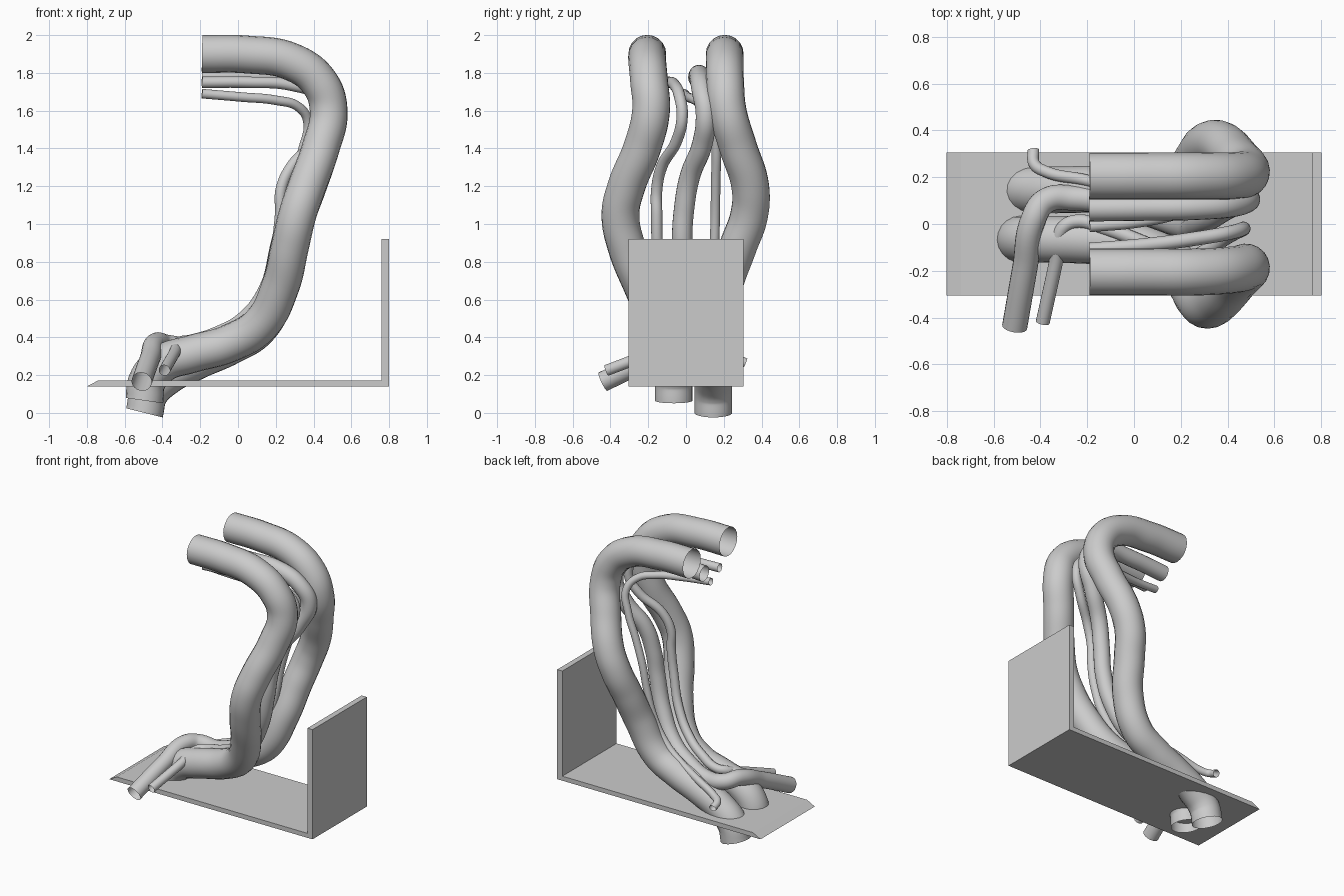
import bpy, bmesh


def pipe(name, radius, points):
    """Open round tube swept along a smooth path."""
    cu = bpy.data.curves.new(name, 'CURVE')
    cu.dimensions = '3D'
    cu.bevel_depth = radius
    cu.bevel_resolution = 8
    cu.resolution_u = 8
    cu.use_fill_caps = False
    sp = cu.splines.new('BEZIER')
    sp.bezier_points.add(len(points) - 1)
    for bp, co in zip(sp.bezier_points, points):
        bp.co = co
        bp.handle_left_type = bp.handle_right_type = 'AUTO'
    ob = bpy.data.objects.new(name, cu)
    bpy.context.collection.objects.link(ob)
    bpy.ops.object.select_all(action='DESELECT')
    ob.select_set(True)
    bpy.context.view_layer.objects.active = ob
    bpy.ops.object.convert(target='MESH')
    bpy.ops.object.shade_smooth()
    return bpy.context.object


# L-shaped bracket: side profile extruded across y, bevelled at the free end
profile = [(-0.80, 0.14), (0.80, 0.14), (0.80, 0.92), (0.76, 0.92),
           (0.76, 0.172), (-0.74, 0.172)]
bm = bmesh.new()
face = bm.faces.new([bm.verts.new((x, -0.305, z)) for x, z in profile])
ext = bmesh.ops.extrude_face_region(bm, geom=[face])
bmesh.ops.translate(bm, vec=(0, 0.61, 0),
                    verts=[v for v in ext['geom'] if isinstance(v, bmesh.types.BMVert)])
bmesh.ops.recalc_face_normals(bm, faces=bm.faces)
me = bpy.data.meshes.new("bracket")
bm.to_mesh(me)
bm.free()
bpy.context.collection.objects.link(bpy.data.objects.new("bracket", me))

# Two large pipes
pipe("large_pipe_front", 0.1, [
    (-0.19, -0.205, 1.90), (0.05, -0.205, 1.897), (0.28, -0.205, 1.86),
    (0.43, -0.195, 1.75), (0.48, -0.185, 1.60), (0.44, -0.23, 1.41),
    (0.365, -0.315, 1.20), (0.315, -0.347, 1.05), (0.275, -0.315, 0.88),
    (0.225, -0.23, 0.67), (0.12, -0.14, 0.47), (-0.04, -0.085, 0.37),
    (-0.25, -0.068, 0.31), (-0.40, -0.065, 0.26), (-0.48, -0.065, 0.17),
    (-0.495, -0.065, 0.065)])
pipe("large_pipe_back", 0.1, [
    (-0.19, 0.205, 1.90), (0.05, 0.205, 1.897), (0.28, 0.205, 1.86),
    (0.43, 0.207, 1.75), (0.48, 0.22, 1.60), (0.44, 0.275, 1.41),
    (0.37, 0.34, 1.20), (0.315, 0.335, 1.05), (0.27, 0.275, 0.88),
    (0.22, 0.20, 0.67), (0.11, 0.165, 0.45), (-0.04, 0.155, 0.355),
    (-0.22, 0.148, 0.275), (-0.38, 0.145, 0.19), (-0.47, 0.145, 0.10),
    (-0.495, 0.145, 0.0)])

# Medium pipe
pipe("medium_pipe", 0.054, [
    (-0.19, 0.065, 1.775), (0.05, 0.068, 1.785), (0.28, 0.072, 1.775),
    (0.43, 0.085, 1.70), (0.485, 0.105, 1.58), (0.42, 0.085, 1.42),
    (0.31, 0.02, 1.25), (0.265, -0.01, 1.08), (0.24, -0.02, 0.90),
    (0.18, 0.0, 0.68), (0.07, 0.04, 0.50), (-0.08, 0.085, 0.41),
    (-0.25, 0.11, 0.35), (-0.375, 0.10, 0.36), (-0.43, 0.02, 0.372),
    (-0.465, -0.18, 0.29), (-0.51, -0.44, 0.165)])

# Two small pipes
pipe("small_pipe_front", 0.03, [
    (-0.19, -0.11, 1.75), (0.05, -0.09, 1.75), (0.28, -0.06, 1.735),
    (0.42, -0.035, 1.68), (0.468, -0.02, 1.57), (0.41, -0.05, 1.44),
    (0.28, -0.13, 1.30), (0.228, -0.155, 1.18), (0.225, -0.155, 1.05),
    (0.20, -0.15, 0.87), (0.14, -0.12, 0.66), (0.03, -0.075, 0.51),
    (-0.12, -0.02, 0.425), (-0.25, 0.01, 0.385), (-0.305, -0.02, 0.375),
    (-0.335, -0.17, 0.32), (-0.39, -0.42, 0.225)])
pipe("small_pipe_back", 0.025, [
    (-0.19, -0.01, 1.69), (0.02, 0.01, 1.672), (0.20, 0.05, 1.655),
    (0.32, 0.10, 1.62), (0.37, 0.145, 1.54), (0.345, 0.16, 1.40),
    (0.285, 0.157, 1.22), (0.235, 0.155, 1.05), (0.20, 0.15, 0.87),
    (0.15, 0.14, 0.68), (0.05, 0.14, 0.52), (-0.08, 0.16, 0.43),
    (-0.22, 0.19, 0.37), (-0.38, 0.225, 0.305), (-0.425, 0.255, 0.29),
    (-0.43, 0.315, 0.265)])
